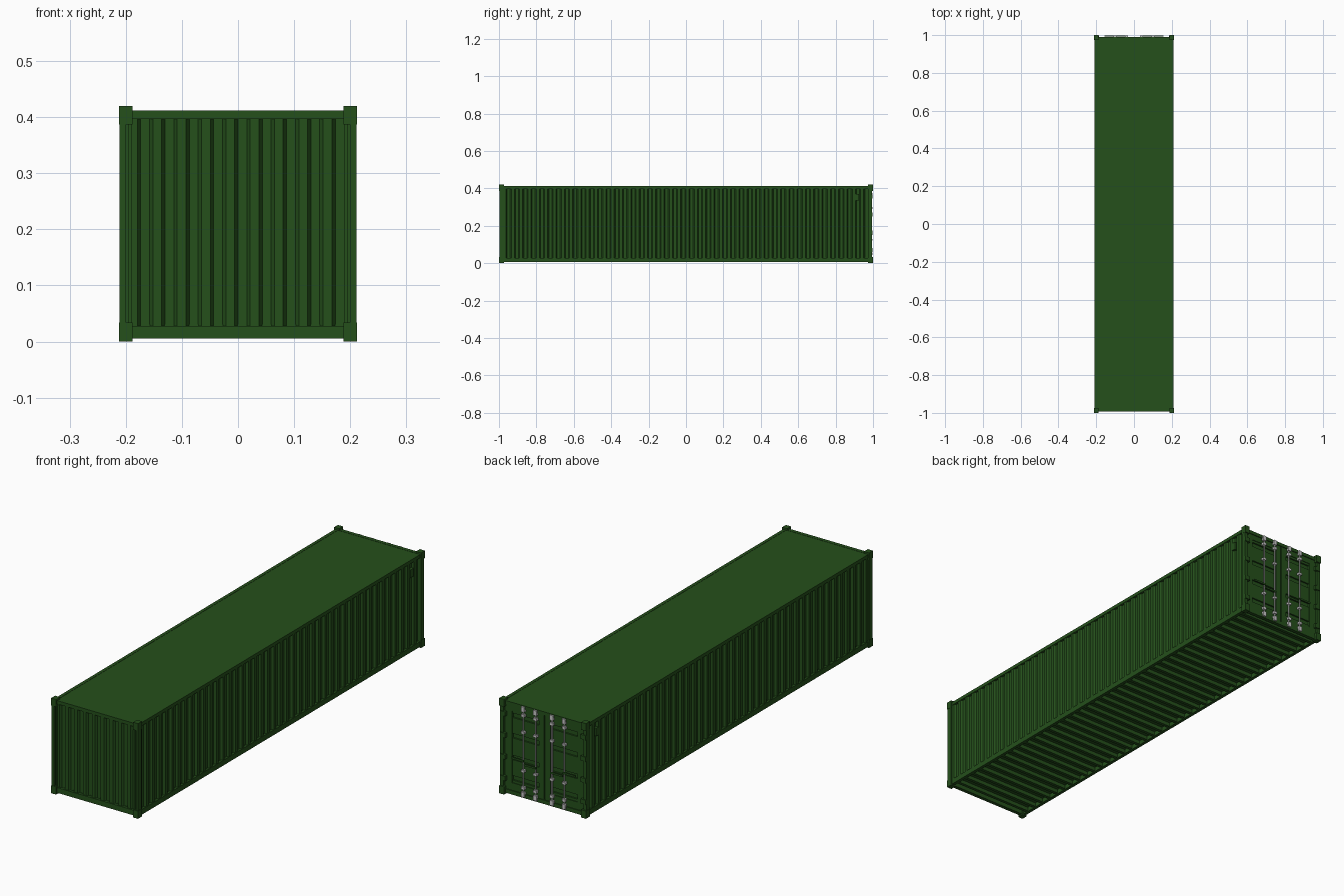
import bpy, bmesh, math
from mathutils import Matrix, Vector

if "Cube" in bpy.data.objects:
    bpy.data.objects.remove(bpy.data.objects["Cube"])

green = bpy.data.materials.new("container_green")
green.diffuse_color = (0.018, 0.08, 0.011, 1)
green.use_nodes = True
green.node_tree.nodes["Principled BSDF"].inputs["Base Color"].default_value = green.diffuse_color


def finish(name, bm, mat=green, mirror=""):
    me = bpy.data.meshes.new(name)
    bm.to_mesh(me)
    bm.free()
    ob = bpy.data.objects.new(name, me)
    bpy.context.collection.objects.link(ob)
    if mat:
        me.materials.append(mat)
    if mirror:
        m = ob.modifiers.new("mirror", 'MIRROR')
        m.use_axis = ["x" in mirror, "y" in mirror, "z" in mirror]
        m.use_clip = False
        m.use_mirror_merge = False
    return ob


def boxes(name, spans, mat=green, mirror=""):
    """Each span is x0, x1, y0, y1, z0, z1."""
    bm = bmesh.new()
    for x0, x1, y0, y1, z0, z1 in spans:
        mid = Vector(((x0 + x1) / 2, (y0 + y1) / 2, (z0 + z1) / 2))
        bmesh.ops.create_cube(bm, size=1, matrix=Matrix.Translation(mid)
                              @ Matrix.Diagonal((x1 - x0, y1 - y0, z1 - z0, 1)))
    return finish(name, bm, mat, mirror)


def corrugated(name, half, z0, z1, count, depth, angle, offset, mirror=""):
    """Trapezoid sheet facing -y, pushed out by offset, then turned about z."""
    pitch = 2 * half / count
    pts = []
    for i in range(count):
        a = -half + i * pitch
        pts += [(a, 0), (a + 0.36 * pitch, 0),
                (a + 0.5 * pitch, depth), (a + 0.86 * pitch, depth)]
    pts.append((half, 0))
    bm = bmesh.new()
    low = [bm.verts.new((a, d - offset, z0)) for a, d in pts]
    high = [bm.verts.new((a, d - offset, z1)) for a, d in pts]
    for i in range(len(pts) - 1):
        bm.faces.new((low[i], low[i + 1], high[i + 1], high[i]))
    bm.transform(Matrix.Rotation(angle, 4, 'Z'))
    ob = finish(name, bm, green, mirror)
    s = ob.modifiers.new("thickness", 'SOLIDIFY')
    s.thickness = 0.0015
    return ob


# Corner castings and posts
boxes("corner_casting", [(0.188, 0.212, 0.973, 1.0, 0, 0.034),
                         (0.188, 0.212, 0.973, 1.0, 0.387, 0.42)], mirror="xy")
boxes("front_post", [(0.200, 0.211, -0.998, -0.974, 0.03, 0.39),
                     (0.189, 0.196, -0.994, -0.976, 0.03, 0.39),
                     (0.194, 0.202, -0.988, -0.976, 0.03, 0.39)], mirror="x")
boxes("rear_post", [(0.196, 0.211, 0.974, 0.994, 0.03, 0.39)], mirror="x")

# Rails around the frame
boxes("side_rail", [(0.194, 0.208, -0.98, 0.98, 0.397, 0.412),
                    (0.194, 0.208, -0.98, 0.98, 0.005, 0.028)], mirror="x")
boxes("front_rail", [(-0.192, 0.192, -0.992, -0.976, 0.397, 0.412),
                     (-0.192, 0.192, -0.992, -0.976, 0.005, 0.028)])
boxes("rear_rail", [(-0.192, 0.192, 0.974, 0.99, 0.397, 0.412),
                    (-0.192, 0.192, 0.974, 0.99, 0.005, 0.022)])

# Corrugated walls
corrugated("side_wall", 0.978, 0.026, 0.399, 44, 0.009, math.pi / 2, 0.206, "x")
corrugated("front_wall", 0.195, 0.026, 0.399, 9, 0.009, 0, 0.988)

# Roof, floor and cross members under the floor
boxes("roof", [(-0.204, 0.204, -0.986, 0.986, 0.402, 0.411)])
boxes("floor", [(-0.198, 0.198, -0.98, 0.98, 0.025, 0.03)])
boxes("cross_members", [(-0.196, 0.196, y - 0.007, y + 0.007, 0.008, 0.026)
                        for y in [-0.95 + 0.05 * i for i in range(39)]])

# Doors: sunken panel with four horizontal grooves inside a raised frame
door = [(0.002, 0.194, 0.966, 0.976, 0.022, 0.398),
        (0.002, 0.028, 0.974, 0.986, 0.022, 0.398),
        (0.160, 0.194, 0.974, 0.986, 0.022, 0.398),
        (0.026, 0.162, 0.974, 0.986, 0.022, 0.055),
        (0.026, 0.162, 0.974, 0.986, 0.372, 0.398)]
edges = [0.055, 0.066, 0.086, 0.156, 0.176, 0.252, 0.272, 0.342, 0.362, 0.372]
door += [(0.028, 0.160, 0.974, 0.983, a, b) for a, b in zip(edges[::2], edges[1::2])]
boxes("door", door, mirror="x")
boxes("door_hinge", [(0.184, 0.209, 0.984, 0.998, z - 0.01, z + 0.01)
                     for z in (0.07, 0.165, 0.26, 0.355)], mirror="x")

# Locking rods with their brackets and handles
rods = (0.040, 0.100)
bm = bmesh.new()
for x in rods:
    bmesh.ops.create_cone(bm, cap_ends=True, segments=10, radius1=0.0035, radius2=0.0035,
                          depth=0.385, matrix=Matrix.Translation((x, 0.991, 0.21)))
rod = finish("locking_rod", bm, None, "x")
for p in rod.data.polygons:
    p.use_smooth = len(p.vertices) == 4
boxes("rod_bracket", [(x - 0.008, x + 0.008, 0.984, 0.997, z - h, z + h)
                      for x in rods
                      for z, h in ((0.022, 0.011), (0.398, 0.011), (0.05, 0.006),
                                   (0.37, 0.006), (0.125, 0.005), (0.295, 0.005))],
      None, "x")
boxes("door_handle", [(x - 0.004, x + 0.055, 0.992, 0.997, z - 0.004, z + 0.004)
                      for x, z in ((0.040, 0.155), (0.100, 0.170))], mirror="x")

# Small air vents high on the side walls
boxes("air_vent", [(0.196, 0.209, 0.905, 0.925, 0.335, 0.37)], mirror="x")
